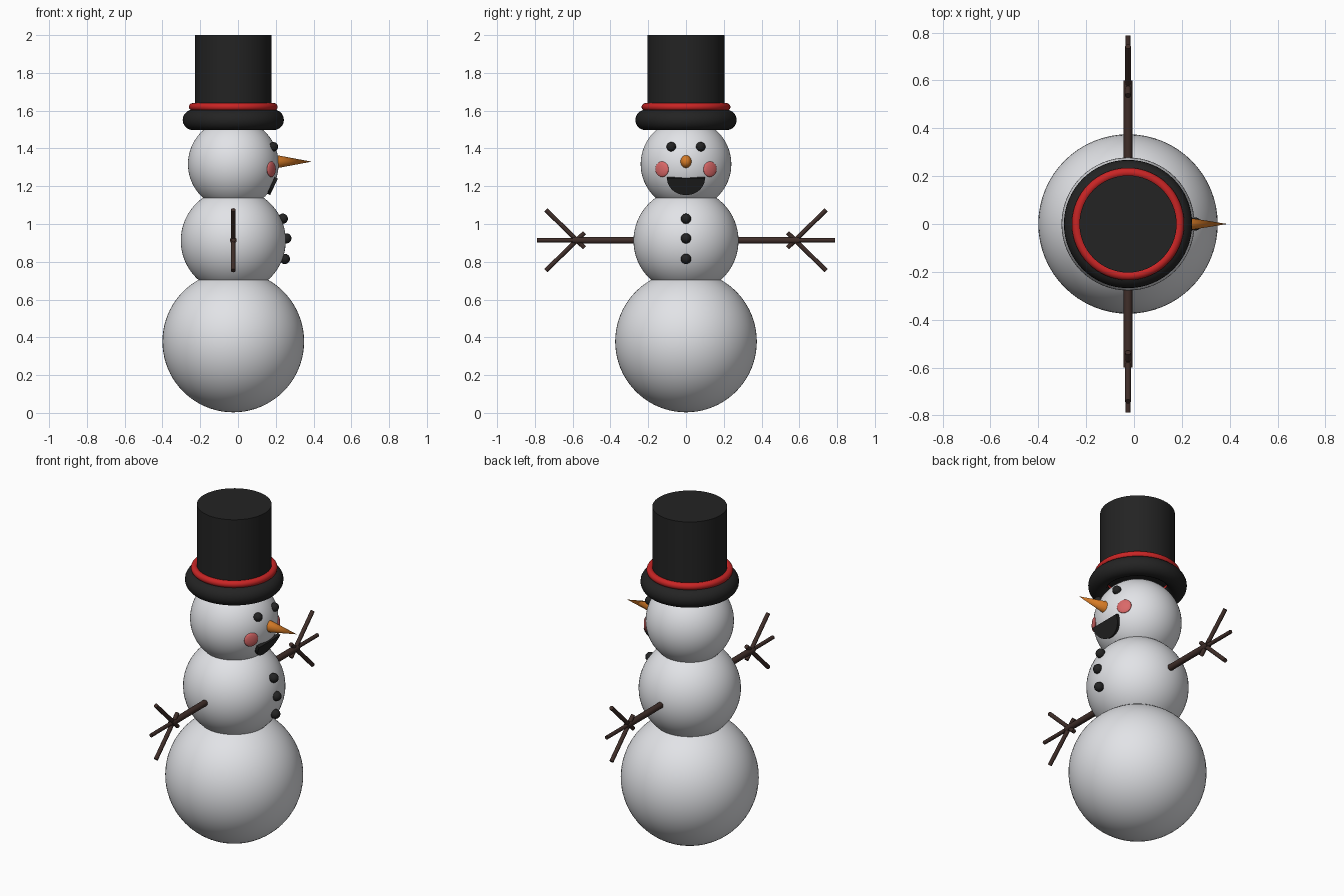
import bpy
import math
from mathutils import Vector

if "Cube" in bpy.data.objects:
    bpy.data.objects.remove(bpy.data.objects["Cube"])

CX = -0.025  # vertical axis of the body; the face points to +x


def material(name, r, g, b):
    m = bpy.data.materials.new(name)
    m.use_nodes = True
    m.diffuse_color = (r, g, b, 1)
    m.node_tree.nodes["Principled BSDF"].inputs["Base Color"].default_value = (r, g, b, 1)
    return m


snow = material("snow white", 0.77, 0.78, 0.81)
black = material("coal black", 0.017, 0.017, 0.017)
red = material("band red", 0.58, 0.018, 0.018)
orange = material("carrot orange", 0.68, 0.2, 0.02)
pink = material("cheek pink", 0.7, 0.14, 0.14)
brown = material("bark brown", 0.05, 0.027, 0.022)


def finish(name, mat):
    ob = bpy.context.object
    ob.name = name
    ob.data.materials.append(mat)
    bpy.ops.object.shade_smooth_by_angle(angle=math.radians(40))
    return ob


def ball(name, mat, loc, r, segments=24, rings=16):
    bpy.ops.mesh.primitive_uv_sphere_add(segments=segments, ring_count=rings, radius=r, location=loc)
    return finish(name, mat)


def ring(name, mat, z, major, minor):
    bpy.ops.mesh.primitive_torus_add(location=(CX, 0, z), major_radius=major, minor_radius=minor,
                                     major_segments=64, minor_segments=20)
    return finish(name, mat)


def rod(name, mat, a, b, r1, r2, sides=16):
    a, b = Vector(a), Vector(b)
    bpy.ops.mesh.primitive_cone_add(vertices=sides, radius1=r1, radius2=r2, depth=(b - a).length,
                                    location=(a + b) / 2,
                                    rotation=(b - a).to_track_quat('Z', 'Y').to_euler())
    return finish(name, mat)


# Three snowballs
for name, z, r in (("base_snowball", 0.378, 0.375), ("middle_snowball", 0.912, 0.278),
                   ("head_snowball", 1.317, 0.24)):
    ball(name, snow, (CX, 0, z), r, 64, 40)

# Top hat: open brim ring, red band, crown
ring("hat_brim", black, 1.551, 0.214, 0.054)
ring("hat_band", red, 1.62, 0.215, 0.02)
rod("hat_crown", black, (CX, 0, 1.62), (CX, 0, 2.0), 0.203, 0.203, 64)

# Buttons
for i, (x, z) in enumerate(((0.237, 1.028), (0.256, 0.924), (0.248, 0.815))):
    ball("button_%d" % (i + 1), black, (x, 0, z), 0.027)

# Eyes and flattened cheeks
for side, s in (("back", 1), ("front", -1)):
    ball("eye_" + side, black, (0.187, s * 0.078, 1.409), 0.025)
    cheek = ball("cheek_" + side, pink, (0.176, s * 0.127, 1.29), 0.041)
    cheek.scale = (0.3, 1, 1)
    cheek.rotation_euler = (0, 0, s * math.radians(32))

# Carrot nose
nose = rod("nose", orange, (0.165, 0, 1.33), (0.39, 0, 1.33), 0.042, 0, 24)
nose.scale.x = 0.87

# Mouth: tilted half disc, straight edge up
N = 24
arc = [(0.1 * math.cos(math.pi * i / N), -0.097 * math.sin(math.pi * i / N)) for i in range(N + 1)]
verts = [(x, y, z) for x in (0, -0.018) for y, z in arc]
n = N + 1
faces = [tuple(range(n)), tuple(reversed(range(n, 2 * n)))]
faces += [(i, n + i, n + (i + 1) % n, (i + 1) % n) for i in range(n)]
mesh = bpy.data.meshes.new("mouth")
mesh.from_pydata(verts, [], faces)
mouth = bpy.data.objects.new("mouth", mesh)
bpy.context.collection.objects.link(mouth)
mouth.location = (0.211, 0, 1.241)
mouth.rotation_euler = (0, math.radians(25), 0)
bpy.ops.object.select_all(action='DESELECT')
bpy.context.view_layer.objects.active = mouth
mouth.select_set(True)
bpy.ops.object.mode_set(mode='EDIT')
bpy.ops.mesh.select_all(action='SELECT')
bpy.ops.mesh.normals_make_consistent(inside=False)
bpy.ops.object.mode_set(mode='OBJECT')
finish("mouth", black)

# Stick arms with three crossing twigs each
ARM_Z = 0.914
for side, s in (("back", 1), ("front", -1)):
    rod("arm_" + side, brown, (CX, s * 0.2, ARM_Z), (CX, s * 0.6, ARM_Z), 0.018, 0.018)
    rod("middle_twig_" + side, brown, (CX, s * 0.54, ARM_Z), (CX, s * 0.788, ARM_Z), 0.011, 0.011)
    for label, d in (("upper", 1), ("lower", -1)):
        rod(label + "_twig_" + side, brown, (CX, s * 0.537, ARM_Z - d * 0.04),
            (CX, s * 0.742, ARM_Z + d * 0.161), 0.012, 0.012)
